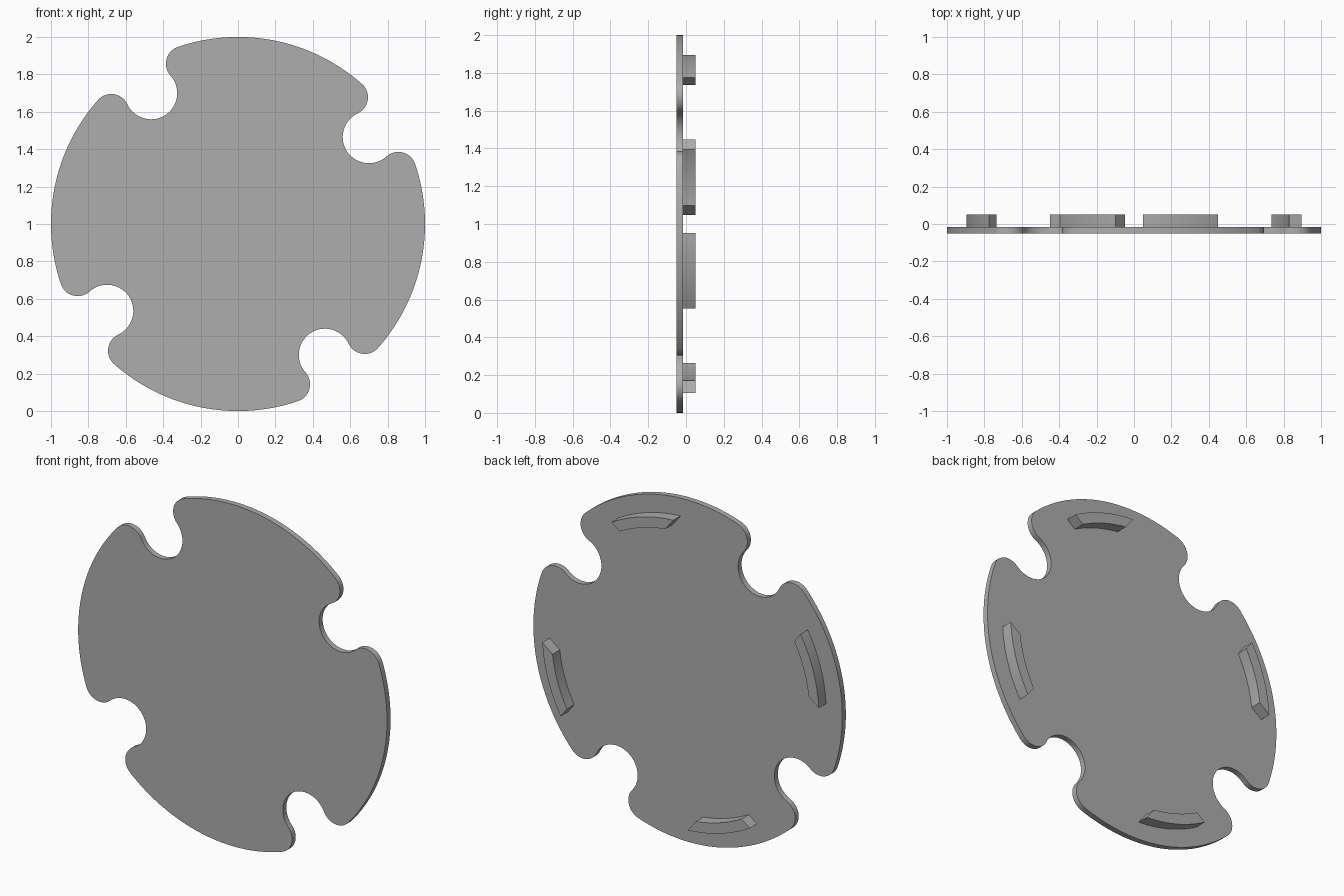
import bpy, bmesh
from math import cos, sin, atan2, acos, hypot, radians, pi

if "Cube" in bpy.data.objects:
    bpy.data.objects.remove(bpy.data.objects["Cube"], do_unlink=True)

grey = bpy.data.materials.new("plain grey")
grey.use_nodes = True
colour = (0.42, 0.42, 0.42, 1)
grey.diffuse_color = colour
grey.node_tree.nodes["Principled BSDF"].inputs["Base Color"].default_value = colour


def arc(centre, radius, start, end, steps):
    """Points along an arc, both ends included."""
    angles = [start + (end - start) * i / steps for i in range(steps + 1)]
    return [(centre[0] + radius * cos(a), centre[1] + radius * sin(a)) for a in angles]


def rotate(points, angle):
    c, s = cos(angle), sin(angle)
    return [(x * c - y * s, x * s + y * c) for x, y in points]


def plate(name, outline, front, back):
    """Upright outline around the disc centre, extruded from front to back."""
    bm = bmesh.new()
    face = bm.faces.new([bm.verts.new((x, front, z + 1)) for x, z in outline])
    new = bmesh.ops.extrude_face_region(bm, geom=[face])["geom"]
    moved = [v for v in new if isinstance(v, bmesh.types.BMVert)]
    bmesh.ops.translate(bm, verts=moved, vec=(0, back - front, 0))
    bmesh.ops.recalc_face_normals(bm, faces=bm.faces)
    mesh = bpy.data.meshes.new(name)
    bm.to_mesh(mesh)
    bm.free()
    mesh.materials.append(grey)
    obj = bpy.data.objects.new(name, mesh)
    bpy.context.collection.objects.link(obj)
    bpy.ops.object.select_all(action="DESELECT")
    obj.select_set(True)
    bpy.context.view_layer.objects.active = obj
    bpy.ops.object.shade_smooth_by_angle(angle=radians(30))
    return obj


# Notch: a round bite joined to the rim by two tangent rounded lips
notch_dist, notch_r, lip_r = 0.84, 0.14, 0.095
lip_dist = 1 - lip_r
reach = notch_r + lip_r
spread = acos((notch_dist**2 + lip_dist**2 - reach**2) / (2 * notch_dist * lip_dist))
lip = (lip_dist * cos(spread), lip_dist * sin(spread))
turn = atan2(lip[1], notch_dist - lip[0])
notch = arc((lip[0], -lip[1]), lip_r, -spread, turn, 16)
notch += arc((notch_dist, 0), notch_r, turn - pi, -turn - pi, 28)[1:]
notch += arc(lip, lip_r, -turn, spread, 16)[1:]
rim = arc((0, 0), 1, spread, pi / 2 - spread, 32)[1:-1]

# Notched disc
outline = []
for k in range(4):
    outline += rotate(notch + rim, radians(33.6) + k * pi / 2)
plate("notched_disc", outline, -0.05, -0.017)

# Curved ridges on the back
ridge = arc((0, 0), 0.896, radians(60), radians(87), 16)
ridge += arc((0, 0), 0.835, radians(83.2), radians(61.8), 16)
for k, side in enumerate(["top", "right", "bottom", "left"]):
    plate(side + "_ridge", rotate(ridge, k * pi / 2), -0.02, 0.05)
